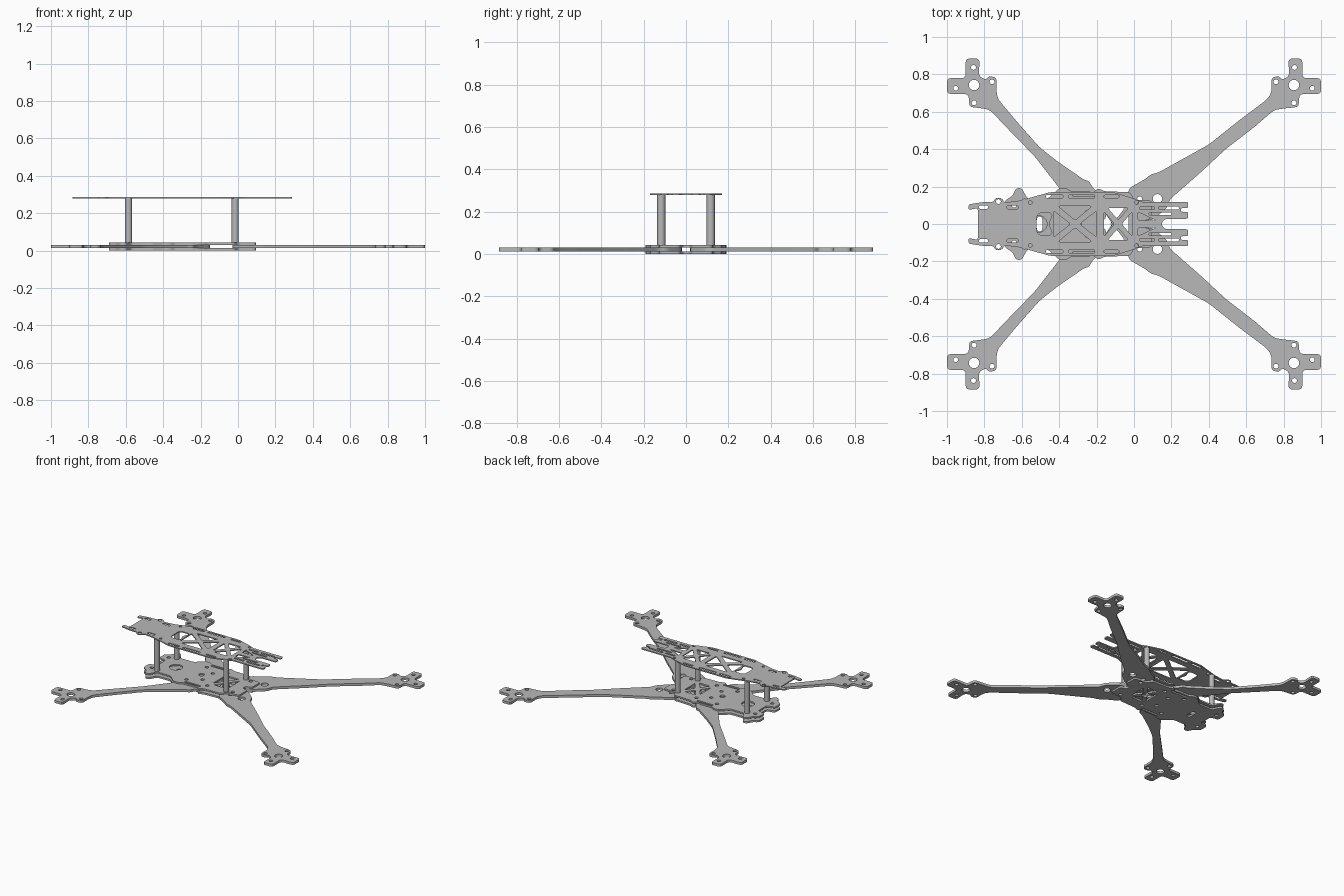
import bpy
import bmesh
import math
from mathutils import Vector

old = bpy.data.objects.get("Cube")
if old:
    bpy.data.objects.remove(old, do_unlink=True)

grey = bpy.data.materials.new("carbon grey")
grey.use_nodes = True
grey.diffuse_color = (.48, .48, .48, 1)
grey.node_tree.nodes["Principled BSDF"].inputs["Base Color"].default_value = grey.diffuse_color


def rounded(points, radius):
    """Soften each corner of a closed outline."""
    result = []
    pts = [Vector(p) for p in points]
    for i, p in enumerate(pts):
        before, after = pts[i - 1] - p, pts[(i + 1) % len(pts)] - p
        a = p + before.normalized() * min(radius, before.length * .45)
        b = p + after.normalized() * min(radius, after.length * .45)
        for t in (0, .33, .67, 1):
            result.append(a * (1 - t) ** 2 + p * 2 * t * (1 - t) + b * t * t)
    return result


def circle(x, y, r, sides=16):
    turn = math.tau / sides
    return [(x + r * math.cos(turn * i), y + r * math.sin(turn * i)) for i in range(sides)]


def slot(x_min, x_max, y, width):
    h = width / 2
    return rounded([(x_min, y - h), (x_max, y - h), (x_max, y + h), (x_min, y + h)], h)


def flip(points, sx=1, sy=1):
    return [(p[0] * sx, p[1] * sy) for p in points]


def symmetric(half):
    return half + flip(half, sy=-1)[::-1]


def both_sides(loops):
    return loops + [flip(loop, sy=-1) for loop in loops]


def cross_bay(x_min, x_max, h, bar):
    """Four triangular windows leaving an X brace."""
    c = (x_min + x_max) / 2
    w = (x_max - x_min) / 2
    top = [(x_min + bar, h), (x_max - bar, h), (c, bar * h / w)]
    left = [(x_min, h - bar), (x_min, bar - h), (c - bar, 0)]
    right = [(2 * c - x, y) for x, y in left]
    return [rounded(t, .01) for t in (top, flip(top, sy=-1), left, right)]


def finish(obj):
    bm = bmesh.new()
    bm.from_mesh(obj.data)
    bmesh.ops.remove_doubles(bm, verts=bm.verts, dist=.0002)
    bmesh.ops.recalc_face_normals(bm, faces=bm.faces)
    bm.to_mesh(obj.data)
    bm.free()
    obj.data.materials.clear()
    obj.data.materials.append(grey)
    bpy.ops.object.select_all(action="DESELECT")
    obj.select_set(True)
    bpy.context.view_layer.objects.active = obj
    bpy.ops.object.shade_smooth_by_angle(angle=math.radians(35))


def plate(name, outline, holes, bottom, top):
    """Flat cut sheet with holes, between two heights."""
    curve = bpy.data.curves.new(name, "CURVE")
    curve.dimensions = "2D"
    curve.fill_mode = "BOTH"
    curve.extrude = (top - bottom) / 2
    for loop in [outline] + holes:
        spline = curve.splines.new("POLY")
        spline.points.add(len(loop) - 1)
        for point, p in zip(spline.points, loop):
            point.co = (p[0], p[1], 0, 1)
        spline.use_cyclic_u = True
    source = bpy.data.objects.new(name + " outline", curve)
    bpy.context.collection.objects.link(source)
    bpy.context.view_layer.update()
    graph = bpy.context.evaluated_depsgraph_get()
    mesh = bpy.data.meshes.new_from_object(source.evaluated_get(graph))
    bpy.data.objects.remove(source, do_unlink=True)
    mesh.name = name
    obj = bpy.data.objects.new(name, mesh)
    bpy.context.collection.objects.link(obj)
    for v in mesh.vertices:
        v.co.z += (top + bottom) / 2
    finish(obj)
    return obj


# Arms: a shared motor mount on two different root shapes
mount = [(.735, .70), (.735, .785), (.78, .79), (.79, .77), (.83, .79), (.825, .885),
         (.9, .885), (.9, .78), (1, .78), (1, .695), (.885, .695), (.88, .625), (.82, .62)]
mount_holes = [circle(.855, .743, .028), circle(.858, .837, .013), circle(.953, .726, .013),
               circle(.855, .648, .013), circle(.759, .76, .013)]
right_root = [(.75, .61), (.645, .52), (.49, .40), (.35, .27), (.19, .13), (.18, .09),
              (.1, .02), (-.03, .02), (-.03, .19), (.06, .24), (.09, .265), (.13, .275),
              (.4, .425), (.57, .56), (.71, .665)]
left_root = [(.77, .61), (.69, .525), (.53, .36), (.39, .18), (.34, .1), (.26, .02), (.15, .02),
             (.15, .12), (.225, .20), (.24, .23), (.265, .235), (.41, .335), (.505, .41),
             (.62, .54), (.725, .665)]
root_holes = [circle(.125, .135, .025), circle(.03, .135, .013), circle(.08, .07, .013)]
for side, sx, root in (("left", 1, right_root), ("right", -1, left_root)):
    for end, sy in (("back", 1), ("front", -1)):
        holes = mount_holes + (root_holes if sx > 0 else [])
        plate(f"{end}_{side}_arm", flip(rounded(mount + root, .022), sx, sy),
              [flip(h, sx, sy) for h in holes], .013, .031)

# Lower and middle plates clamp the arm roots
base = symmetric([(-.63, .02), (-.63, .05), (-.69, .06), (-.69, .125), (-.65, .15), (-.63, .192),
                  (-.6, .192), (-.57, .135), (-.46, .135), (-.40, .192), (-.36, .192),
                  (-.34, .175), (-.24, .175), (-.22, .165), (-.19, .192), (-.16, .175),
                  (-.02, .17), (.0, .13), (.095, .125), (.095, .03), (.05, .015)])
base_holes = both_sides([circle(-.34, .12, .013), circle(-.17, .12, .013), circle(-.25, .06, .013),
                         circle(.03, .135 - .03, .013), circle(-.64, .1, .013),
                         slot(-.33, -.2, .155, .014)])
centre_slot = [rounded([(-.52, -.04), (-.49, -.04), (-.49, .04), (-.52, .04)], .02)]
plate("bottom_plate", rounded(base, .015),
      base_holes + centre_slot + [circle(-.1, 0, .025)] + cross_bay(-.16, -.03, .085, .02), 0, .013)
plate("middle_plate", rounded(base, .015),
      base_holes + [circle(-.51, 0, .045, 24), circle(-.3, 0, .02)]
      + cross_bay(-.16, -.03, .085, .02), .031, .042)

# Top plate with braced windows, edge slots and forked ends
deck = symmetric([(-.835, .06), (-.835, .085), (-.885, .075), (-.885, .105), (-.80, .118),
                  (-.75, .118), (-.74, .14), (-.71, .14), (-.69, .115), (-.61, .125),
                  (-.45, .17), (-.11, .17), (-.01, .14), (.04, .118), (.29, .118),
                  (.29, .085), (.25, .085), (.25, .065), (.29, .065), (.29, .028),
                  (.17, .028), (.15, .012)])
deck_holes = both_sides([
    slot(-.47, -.38, .147, .018), slot(-.35, -.21, .147, .018), slot(-.16, -.08, .147, .014),
    slot(.03, .11, .085, .015), slot(.13, .24, .085, .015), slot(.08, .2, .055, .012),
    slot(-.68, -.62, .09, .02), slot(-.83, -.78, .09, .018),
    circle(-.725, .12, .013), circle(-.555, .115, .01), circle(.015, .115, .01),
    rounded([(.02, .065), (.02, .02), (.12, .018)], .01)])
window = [rounded([(-.52, -.06), (-.43, -.06), (-.46, 0), (-.43, .06), (-.52, .06)], .03)]
plate("top_plate", rounded(deck, .012),
      deck_holes + window + cross_bay(-.43, -.2, .095, .025) + cross_bay(-.16, -.01, .085, .02),
      .279, .287)

# Standoffs between the middle and top plates
for end, x in (("right", -.585), ("left", -.015)):
    for name, y in (("back", .117), ("front", -.117)):
        bpy.ops.mesh.primitive_cylinder_add(vertices=24, radius=.019, depth=.237,
                                            location=(x, y, .1605))
        post = bpy.context.object
        post.name = f"{name}_{end}_standoff"
        finish(post)
